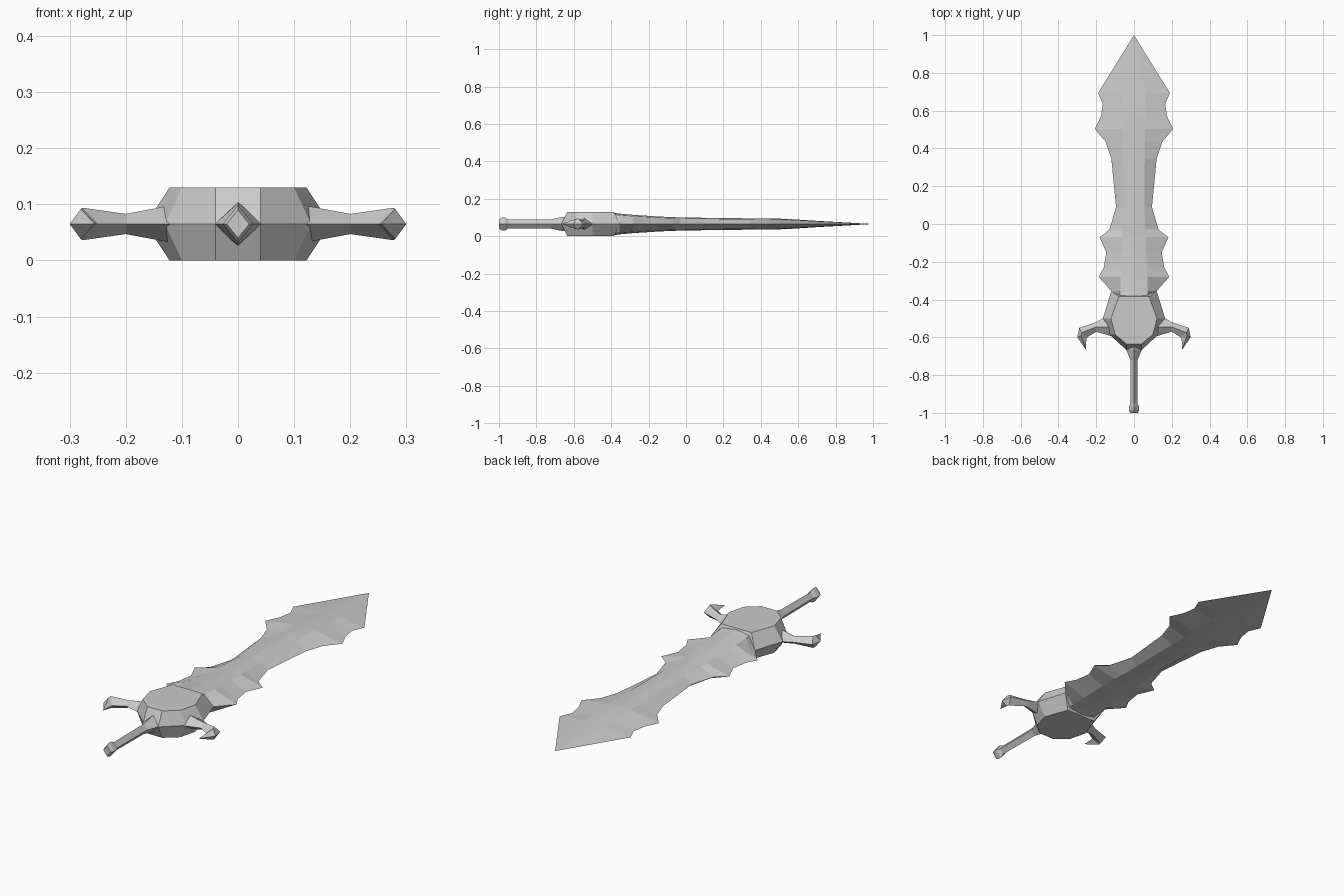
import bpy, bmesh

if "Cube" in bpy.data.objects:
    bpy.data.objects.remove(bpy.data.objects["Cube"])

MID = 0.065  # height of the sword's flat symmetry plane

steel = bpy.data.materials.new("grey steel")
steel.use_nodes = True
GREY = (0.6, 0.6, 0.6, 1)
steel.diffuse_color = GREY
steel.node_tree.nodes["Principled BSDF"].inputs["Base Color"].default_value = GREY


def loft(name, rings):
    """Skin equal-length rings of points and cap both ends."""
    bm = bmesh.new()
    loops = [[bm.verts.new((x, y, z + MID)) for x, y, z in r] for r in rings]
    n = len(loops[0])
    for a, b in zip(loops, loops[1:]):
        for i in range(n):
            j = (i + 1) % n
            bm.faces.new((a[i], a[j], b[j], b[i]))
    bm.faces.new(loops[0])
    bm.faces.new(loops[-1])
    bmesh.ops.remove_doubles(bm, verts=bm.verts, dist=0.0003)
    bmesh.ops.recalc_face_normals(bm, faces=bm.faces)
    mesh = bpy.data.meshes.new(name)
    bm.to_mesh(mesh)
    bm.free()
    mesh.materials.append(steel)
    obj = bpy.data.objects.new(name, mesh)
    bpy.context.collection.objects.link(obj)
    return obj


def interpolate(table, y):
    for (y0, a), (y1, b) in zip(table, table[1:]):
        if y <= y1:
            return a + (b - a) * max(0, (y - y0) / (y1 - y0))
    return table[-1][1]


# Blade: wavy toothed outline, thin bevelled edges, slight central ridge
outline = [(0.10, -0.40), (0.12, -0.355), (0.187, -0.28), (0.16, -0.23),
           (0.147, -0.15), (0.182, -0.07), (0.13, -0.03), (0.095, 0.09),
           (0.12, 0.345), (0.15, 0.435), (0.207, 0.503), (0.175, 0.57),
           (0.165, 0.635), (0.19, 0.694), (0, 1)]
ridge = [(-0.40, 0.062), (-0.33, 0.052), (-0.1, 0.037), (0.1, 0.033),
         (0.53, 0.028), (0.88, 0.005), (1, 0)]
flat_width = [(-0.40, 0.075), (0.09, 0.055), (0.694, 0.06), (1, 0)]
rings = []
for x, y in outline:
    h, w = interpolate(ridge, y), interpolate(flat_width, y)
    s = 0.85 * h
    rings.append([(x, y, 0), (w, y, s), (0, y, h), (-w, y, s),
                  (-x, y, 0), (-w, y, -s), (0, y, -h), (w, y, -s)])
loft("blade", rings)

# Guard hub: faceted boss, widest at the middle
flat = [(0.04, -0.635), (0.10, -0.585), (0.122, -0.50), (0.08, -0.385)]
girdle = [(0.04, -0.667), (0.13, -0.585), (0.165, -0.50), (0.12, -0.355)]


def hub_ring(half, z):
    return [(x, y, z) for x, y in half] + [(-x, y, z) for x, y in reversed(half)]


loft("guard_hub", [hub_ring(flat, -MID), hub_ring(girdle, 0), hub_ring(flat, MID)])

# Guard claws: diamond-section arms hooking towards the grip
# each section: front edge, ridge position, back edge, ridge height
claw = [((0.10, -0.60), (0.125, -0.545), (0.15, -0.49), 0.032),
        ((0.20, -0.57), (0.20, -0.545), (0.20, -0.52), 0.018),
        ((0.248, -0.60), (0.277, -0.575), (0.29, -0.55), 0.029),
        ((0.252, -0.605), (0.28, -0.59), (0.30, -0.60), 0.027),
        ((0.255, -0.665), (0.255, -0.665), (0.255, -0.665), 0)]
for name, s in (("left_claw", 1), ("right_claw", -1)):
    loft(name, [[(s * f[0], f[1], 0), (s * m[0], m[1], h),
                 (s * b[0], b[1], 0), (s * m[0], m[1], -h)]
                for f, m, b, h in claw])


# Grip and pommel: diamond bars along the sword
def diamond_bar(name, sections):
    loft(name, [[(w, y, 0), (0, y, h), (-w, y, 0), (0, y, -h)]
                for y, w, h in sections])


diamond_bar("grip", [(-0.63, 0.05, 0.04), (-0.665, 0.041, 0.037),
                     (-0.72, 0.019, 0.025), (-0.96, 0.018, 0.023)])
diamond_bar("pommel", [(-0.95, 0.018, 0.023), (-0.965, 0.027, 0.034),
                       (-0.985, 0.027, 0.034), (-1, 0.02, 0.025)])
